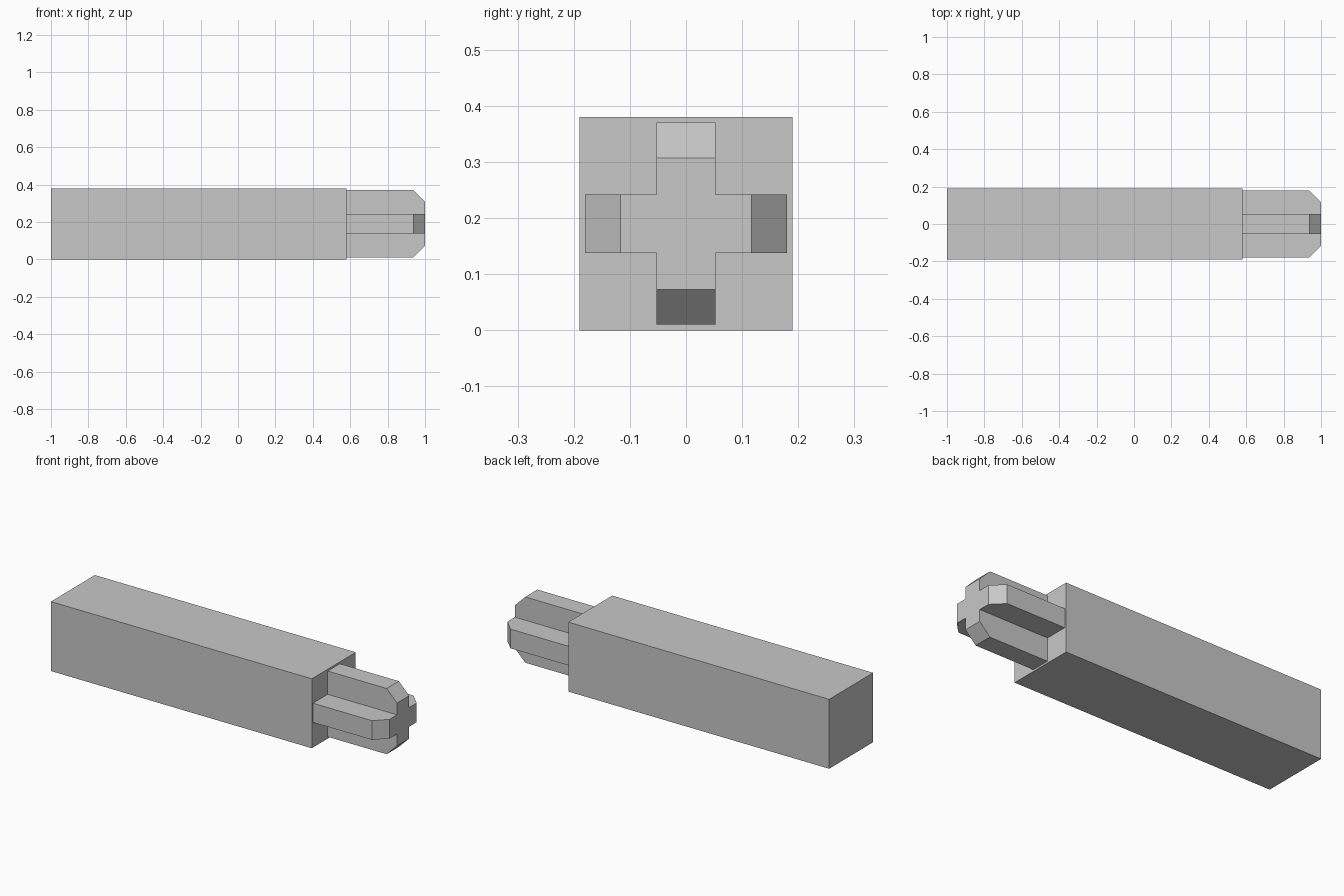
import bpy
import bmesh

cube = bpy.data.objects.get("Cube")
if cube:
    bpy.data.objects.remove(cube, do_unlink=True)

GREY = (0.58, 0.58, 0.58, 1.0)
grey = bpy.data.materials.new("plain grey")
grey.use_nodes = True
grey.diffuse_color = GREY
grey.node_tree.nodes["Principled BSDF"].inputs["Base Color"].default_value = GREY

HALF = 0.19          # half width of the square body, also the axis height
SHOULDER = 0.58      # where the body ends and the cross tenon starts
ARM, RIB = 0.18, 0.0525
CHAMFER = 0.063


def square(half):
    return [(-half, -half), (half, -half), (half, half), (-half, half)]


def cross(reach):
    """Outline of a plus sign, one arm turned through four quarters."""
    points = []
    y_z = [(reach, -RIB), (reach, RIB), (RIB, RIB)]
    for _ in range(4):
        points += y_z
        y_z = [(-z, y) for y, z in y_z]
    return points


def loft(name, sections):
    """Skin a solid through (x, outline) sections along the x axis."""
    bm = bmesh.new()
    rings = [[bm.verts.new((x, y, z + HALF)) for y, z in outline]
             for x, outline in sections]
    for a, b in zip(rings, rings[1:]):
        for i in range(len(a)):
            j = (i + 1) % len(a)
            bm.faces.new((a[i], a[j], b[j], b[i]))
    bm.faces.new(rings[0][::-1])
    bm.faces.new(rings[-1])
    bmesh.ops.recalc_face_normals(bm, faces=bm.faces)
    mesh = bpy.data.meshes.new(name)
    bm.to_mesh(mesh)
    bm.free()
    mesh.materials.append(grey)
    obj = bpy.data.objects.new(name, mesh)
    bpy.context.collection.objects.link(obj)
    return obj


# Square body
loft("square_body", [(-1, square(HALF)), (SHOULDER, square(HALF))])

# Cross-shaped tenon with chamfered arm tips
loft("cross_tenon", [(SHOULDER, cross(ARM)),
                     (1 - CHAMFER, cross(ARM)),
                     (1, cross(ARM - CHAMFER))])
